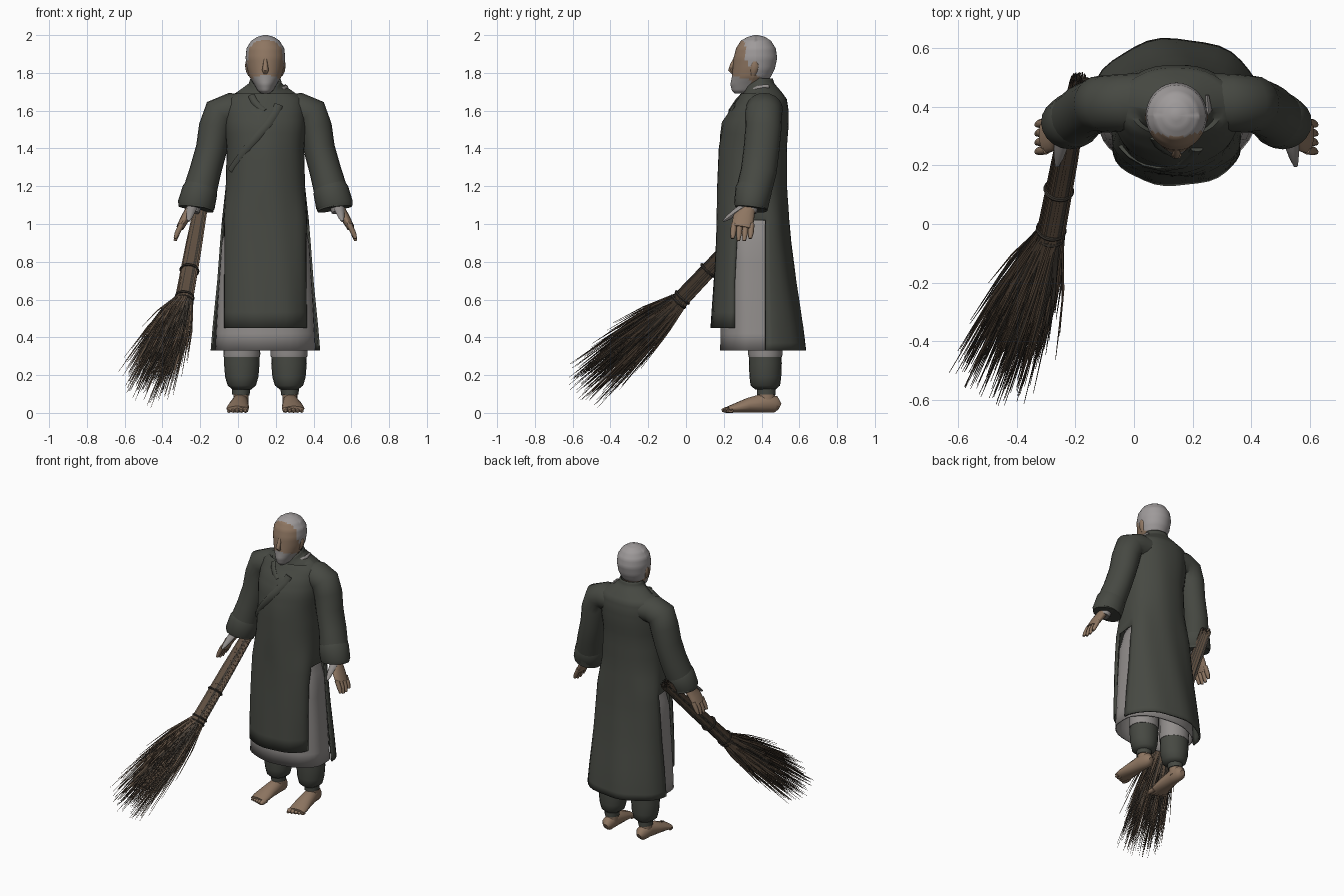
import bpy, bmesh, math, random
from mathutils import Vector

random.seed(4)
if "Cube" in bpy.data.objects:
    bpy.data.objects.remove(bpy.data.objects["Cube"])

CX = 0.145  # body centre line


def material(name, r, g, b):
    m = bpy.data.materials.new(name)
    m.use_nodes = True
    m.diffuse_color = (r, g, b, 1)
    node = m.node_tree.nodes["Principled BSDF"]
    node.inputs["Base Color"].default_value = (r, g, b, 1)
    node.inputs["Roughness"].default_value = 0.9
    return m


CLOTH = material("dark robe cloth", 0.062, 0.066, 0.055)
LINEN = material("grey linen", 0.285, 0.268, 0.26)
SKIN = material("skin", 0.27, 0.18, 0.12)
HAIR = material("grey hair", 0.345, 0.325, 0.325)
BEARD = material("grey beard", 0.28, 0.265, 0.26)
TWIG = material("brown twig", 0.115, 0.078, 0.052)
DARK_TWIG = material("dark twig", 0.042, 0.035, 0.028)


def finish(name, bm, mats, thick=0):
    bmesh.ops.recalc_face_normals(bm, faces=bm.faces)
    me = bpy.data.meshes.new(name)
    bm.to_mesh(me)
    bm.free()
    for m in mats:
        me.materials.append(m)
    ob = bpy.data.objects.new(name, me)
    bpy.context.collection.objects.link(ob)
    if thick:
        mod = ob.modifiers.new("thickness", "SOLIDIFY")
        mod.thickness = thick
        mod.offset = 0
    bpy.context.view_layer.objects.active = ob
    for o in bpy.context.selected_objects:
        o.select_set(False)
    ob.select_set(True)
    bpy.ops.object.shade_smooth_by_angle(angle=math.radians(50))
    return ob


def bridge(bm, rings, cap=True, keep=None, rule=None):
    """Join rings of points into a skin, leaving out faces that keep() rejects."""
    loops = [[bm.verts.new(p) for p in ring] for ring in rings]
    n = len(loops[0])
    for lo, hi in zip(loops, loops[1:]):
        for i in range(n):
            quad = (lo[i], lo[(i + 1) % n], hi[(i + 1) % n], hi[i])
            mid = sum((v.co for v in quad), Vector()) / 4
            if keep is None or keep(i, mid):
                f = bm.faces.new(quad)
                f.material_index = rule(mid) if rule else 0
    if cap:
        for loop in (loops[0], loops[-1]):
            f = bm.faces.new(loop)
            f.material_index = rule(f.calc_center_median()) if rule else 0
    bmesh.ops.delete(bm, geom=[v for v in bm.verts if not v.link_faces], context="VERTS")


def tube_rings(stations, ref, n):
    """Stations are (x, y, z, side radius, ref radius) along a path."""
    pts = [Vector(s[:3]) for s in stations]
    rings = []
    for k, s in enumerate(stations):
        t = (pts[min(k + 1, len(pts) - 1)] - pts[max(k - 1, 0)]).normalized()
        b = (Vector(ref) - t * t.dot(Vector(ref))).normalized()
        a = b.cross(t)
        rings.append([pts[k] + a * s[3] * math.cos(w) + b * s[4] * math.sin(w)
                      for w in (2 * math.pi * i / n for i in range(n))])
    return rings


def tube(name, stations, mat, ref=(0, 1, 0), n=14):
    bm = bmesh.new()
    bridge(bm, tube_rings(stations, ref, n))
    return finish(name, bm, [mat])


def refine(rows, steps):
    out = [rows[0]]
    for a, b in zip(rows, rows[1:]):
        out += [tuple(p + (q - p) * k / steps for p, q in zip(a, b)) for k in range(1, steps + 1)]
    return out


HALF = 18


def body_ring(z, hwf, yf, ysf, hwb, yb, ysb, fold=0.0, drop=0.0):
    """Front half ellipse followed by back half ellipse."""
    ring = []
    for half in (0, 1):
        hw, ym, depth = ((hwf, ysf, ysf - yf), (hwb, ysb, yb - ysb))[half]
        for k in range(HALF + 1):
            a = math.pi * (1 + half + k / HALF)
            s = 1 + fold * math.sin(7 * a + 4 * z) * abs(math.sin(a))
            ring.append(Vector((CX + hw * s * math.cos(a), ym + depth * s * math.sin(a),
                                z - drop * max(0, -math.sin(a)))))
    return ring


# Robe: z, front half width, front y, front edge y, back half width, back y, back edge y
ROBE = refine([
    (0.33, .215, .135, .26, .285, .63, .42), (0.45, .215, .135, .26, .275, .615, .42),
    (0.70, .213, .15, .26, .25, .575, .42), (0.90, .212, .162, .27, .235, .55, .42),
    (1.02, .215, .167, .29, .225, .54, .42), (1.20, .205, .17, .34, .205, .53, .38),
    (1.40, .20, .18, .36, .20, .53, .37), (1.52, .21, .20, .37, .21, .54, .38),
    (1.60, .21, .235, .39, .21, .54, .40), (1.66, .20, .28, .40, .20, .53, .41),
    (1.70, .14, .30, .40, .14, .50, .40), (1.74, .085, .305, .39, .085, .465, .39),
    (1.77, .075, .315, .39, .075, .455, .39)], 3)


def front_y(x, z):
    r = min(ROBE, key=lambda row: abs(row[0] - z))
    u = min(1, abs((x - CX) / r[1]))
    return r[3] - (r[3] - r[2]) * math.sqrt(1 - u * u)


def robe_keep(i, mid):
    if i in (HALF, 2 * HALF + 1):       # side slits
        return mid.z > 1.02
    return i > HALF or mid.z > 0.45     # shorter front panel


bm = bmesh.new()
bridge(bm, [body_ring(*r, fold=0.025 if r[0] < 1.1 else 0.012, drop=0.05 if r[0] > 1.69 else 0)
            for r in ROBE], cap=False, keep=robe_keep)
finish("robe", bm, [CLOTH], 0.01)

# Under robe seen in the slits and below the front hem
bm = bmesh.new()
bridge(bm, [body_ring(*r, fold=0.015) for r in refine([
    (0.33, .262, .185, .34, .262, .56, .40), (0.60, .248, .19, .34, .248, .53, .40),
    (0.90, .228, .195, .34, .228, .51, .40), (1.05, .19, .20, .36, .19, .50, .39)], 3)], cap=False)
finish("under_robe", bm, [LINEN], 0.008)


# Crossed lapels lying on the chest
def lapel(name, path, width):
    tube(name, [(x, front_y(x, z) - 0.002, z, width, 0.01) for x, z in path], CLOTH, n=8)


lapel("long_lapel", [(.215, 1.63), (.20, 1.59), (.16, 1.53), (.10, 1.46), (.05, 1.40), (0, 1.33), (-.035, 1.28)], .023)
lapel("short_lapel", [(.07, 1.68), (.085, 1.65), (.11, 1.62), (.14, 1.595)], .018)
tube("inner_collar", [(.235, .36, 1.71, .006, .012), (.255, .39, 1.722, .012, .014),
                      (.25, .44, 1.73, .006, .01)], LINEN, (0, 0, 1), 8)


# Head: rounded hairline, hair behind the cheeks, short beard on the jaw
def head_rule(p):
    dx = abs(p.x - CX)
    if p.z > 1.975 - 5 * dx * dx or p.y > 0.315 + max(0, 1.87 - p.z) * 0.75:
        return 1 if p.z > 1.765 else 0
    if p.y < 0.34 and p.z < 1.79 - 0.35 * max(0, dx - 0.02):
        return 2
    return 0


bm = bmesh.new()
bridge(bm, [body_ring(z, w, f, m, w, b, m) for z, w, f, m, b in refine([
    (1.69, .02, .26, .29, .31), (1.705, .04, .243, .31, .36), (1.74, .06, .235, .34, .42),
    (1.78, .085, .243, .36, .45), (1.82, .097, .247, .37, .47), (1.88, .105, .252, .37, .483),
    (1.93, .10, .265, .37, .475), (1.97, .075, .29, .37, .45), (1.99, .045, .325, .37, .42),
    (2.0, .01, .36, .37, .38)], 4)], rule=head_rule)
finish("head", bm, [SKIN, HAIR, BEARD])
tube("neck", [(CX, .39, 1.64, .06, .055), (CX, .385, 1.72, .055, .055), (CX, .38, 1.78, .055, .06)], SKIN)
tube("nose", [(CX, .262, 1.88, .008, .008), (CX, .244, 1.84, .013, .012), (CX, .235, 1.815, .018, .012),
              (CX, .25, 1.80, .012, .01)], SKIN, n=8)

for side, s in (("right", -1), ("left", 1)):
    def at(rows):
        return [(CX + s * r[0],) + tuple(r[1:]) for r in rows]

    tube(side + "_ear", at([(.085, .355, 1.785, .006, .01), (.094, .36, 1.81, .009, .018),
                            (.10, .365, 1.84, .008, .02), (.10, .365, 1.86, .004, .01)]), SKIN, n=8)

    # Sleeve with a shallow turned cuff and linen lining
    tube(side + "_sleeve", at([
        (.11, .42, 1.605, .08, .095), (.18, .415, 1.607, .088, .098), (.24, .41, 1.585, .092, .098),
        (.265, .41, 1.51, .088, .096), (.285, .40, 1.40, .083, .095), (.318, .385, 1.28, .084, .095),
        (.345, .36, 1.18, .089, .094), (.367, .345, 1.085, .094, .088)]), CLOTH, n=20)
    tube(side + "_cuff", at([(.341, .363, 1.20, .085, .09), (.346, .358, 1.18, .094, .097),
                             (.366, .345, 1.10, .099, .091), (.368, .343, 1.083, .092, .083)]), CLOTH, n=20)
    tube(side + "_inner_sleeve", at([(.372, .345, 1.12, .04, .045), (.386, .333, 1.065, .036, .042)]), LINEN)

    # Hand
    tube(side + "_palm", at([(.37, .345, 1.14, .03, .035), (.395, .33, 1.08, .026, .038),
                             (.425, .305, 1.03, .024, .058), (.452, .295, .98, .02, .056)]), SKIN)
    for k in range(4):
        y = 0.25 + 0.031 * k
        tip = 0.905 + 0.012 * abs(k - 1.5)
        tube(f"{side}_finger_{k + 1}", at([(.443, y + .004, 1.0, .015, .016), (.467, y, .95, .014, .015),
                                           (.478, y - .004, tip, .008, .009)]), SKIN, n=8)
    tube(side + "_thumb", at([(.385, .32, 1.10, .022, .03), (.395, .265, 1.065, .018, .024),
                              (.402, .225, 1.035, .014, .016), (.408, .197, 1.015, .005, .007)]), LINEN, (1, 0, 0), 8)

    # Trouser leg, grey knee cloth, ankle wrap
    tube(side + "_trouser", at([(.125, .42, .40, .09, .085), (.125, .42, .26, .094, .087),
                                (.125, .42, .19, .088, .084), (.125, .42, .145, .075, .078),
                                (.125, .42, .125, .05, .055)]), CLOTH, n=20)
    tube(side + "_knee_cloth", at([(.125, .42, .46, .095, .09), (.125, .42, .31, .098, .091),
                                   (.125, .42, .295, .096, .088)]), LINEN, n=20)
    tube(side + "_ankle_wrap", at([(.128, .425, .14, .05, .05), (.13, .425, .095, .046, .05)]), CLOTH)

    # Bare foot with toes
    tube(side + "_ankle", at([(.13, .425, .11, .04, .045), (.13, .43, .04, .04, .045)]), SKIN)
    tube(side + "_foot", at([(.128, .497, .035, .018, .018), (.13, .475, .045, .038, .045),
                             (.133, .41, .052, .042, .052), (.14, .33, .04, .052, .04),
                             (.147, .26, .025, .06, .025), (.15, .225, .018, .055, .018)]), SKIN, (0, 0, 1))
    for k in range(5):
        x = 0.105 + 0.022 * k
        r = 0.016 - 0.0015 * k
        tube(f"{side}_toe_{k + 1}", at([(x, .25, r, r, r), (x, .21 + .006 * k, r, r, r),
                                        (x + .002, .19 + .008 * k, r * .8, r * .5, r * .5)]), SKIN, (0, 0, 1), 8)

# Broom: a bundle of twigs, bound along the handle and flaring at the end
TOP, NECK, END = Vector((-.185, .49, 1.15)), Vector((-.285, -.03, .60)), Vector((-.475, -.50, .185))
axis = (END - NECK).normalized()
u = axis.cross(Vector((0, 0, 1))).normalized()
v = axis.cross(u)
for name, mat, count in (("brown_twigs", TWIG, 240), ("dark_twigs", DARK_TWIG, 220)):
    bm = bmesh.new()
    for _ in range(count):
        a, rad = random.uniform(0, math.tau), math.sqrt(random.random())
        d = u * math.cos(a) + v * math.sin(a) * 0.9
        jitter = Vector([random.uniform(-.025, .025) for _ in range(3)])
        reach = random.uniform(0.62, 1.22) - 0.12 * rad
        full = NECK + (END - NECK) * reach
        path = [TOP + d * rad * .034 + (TOP - NECK) * random.uniform(-.06, .02),
                TOP.lerp(NECK, .5) + d * rad * .043, NECK + d * rad * .047,
                NECK.lerp(full, .5) + d * rad * .105 + jitter * .7, full + d * rad * .14 + jitter * 1.4]
        bridge(bm, tube_rings([(*p, w, w) for p, w in zip(path, (.003, .004, .0045, .004, .001))],
                              (1, 0, 0), 3), cap=False)
    finish(name, bm, [mat])
tube("broom_core", [(*p, r, r) for p, r in (
    (TOP, .024), (TOP.lerp(NECK, .5), .033), (NECK, .037), (NECK.lerp(END, .3), .05),
    (NECK.lerp(END, .55), .045), (NECK.lerp(END, .75), .01))], DARK_TWIG, (1, 0, 0))
for k, t in enumerate((.72, .98, 1.02)):
    bpy.ops.mesh.primitive_torus_add(major_radius=.046, minor_radius=.007, major_segments=20, minor_segments=6,
                                     location=TOP + (NECK - TOP) * t)
    ring = bpy.context.object
    ring.name = f"broom_binding_{k + 1}"
    ring.rotation_euler = (NECK - TOP).to_track_quat("Z", "Y").to_euler()
    ring.data.materials.append(DARK_TWIG)
    bpy.ops.object.shade_smooth_by_angle()
